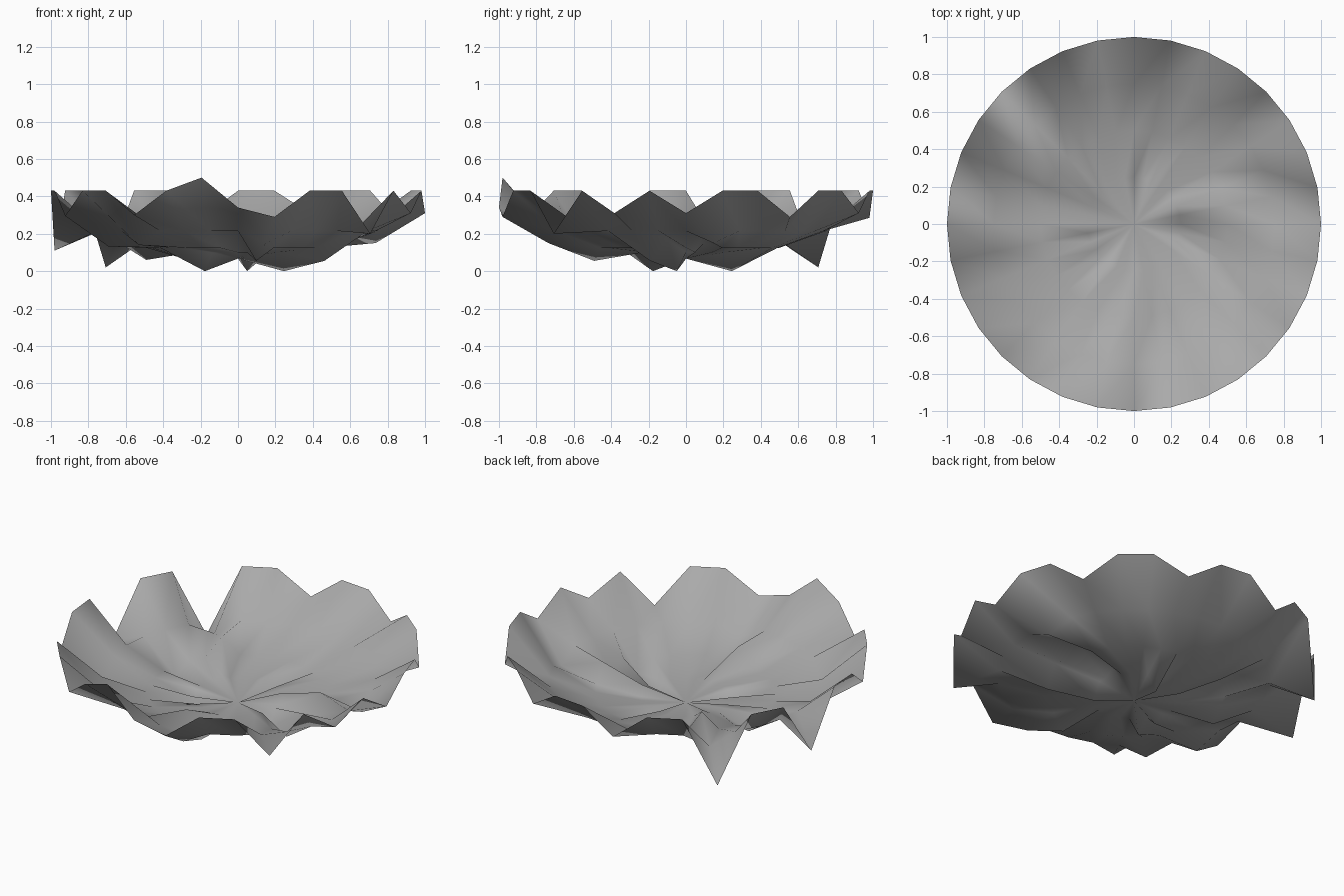
import bpy
import bmesh
from math import cos, sin, tau

cube = bpy.data.objects.get("Cube")
if cube:
    bpy.data.objects.remove(cube)

SECTORS = 32
CENTRE_HEIGHT = 0.067

# Resting height of each ring, from the middle out to the rim
ring_heights = {0.25: 0.1, 0.5: 0.125, 0.75: 0.215, 1.0: 0.43}

# Crumpled spots: ring radius -> {sector: height}
crumples = {
    0.25: {2: 0.15, 7: 0.0, 8: 0.11, 13: 0.13, 18: 0.05, 20: 0.0, 31: 0.0},
    0.5: {1: 0.22, 12: 0.24, 15: 0.06, 24: 0.215, 25: 0.055, 30: 0.055, 31: 0.17},
    0.75: {1: 0.15, 12: 0.143, 18: 0.132, 20: 0.14, 25: 0.15},
    1.0: {0: 0.31, 3: 0.29, 6: 0.31, 9: 0.285, 12: 0.02, 15: 0.11, 18: 0.295,
          21: 0.3, 23: 0.5, 24: 0.34, 25: 0.29, 28: 0.2, 30: 0.31},
}

# Crumpled sheet bowl
bm = bmesh.new()
centre = bm.verts.new((0, 0, CENTRE_HEIGHT))
rings = []
for radius, height in ring_heights.items():
    ring = []
    for k in range(SECTORS):
        a = tau * k / SECTORS
        z = crumples[radius].get(k, height)
        ring.append(bm.verts.new((radius * cos(a), radius * sin(a), z)))
    rings.append(ring)

for k in range(SECTORS):
    n = (k + 1) % SECTORS
    bm.faces.new((centre, rings[0][k], rings[0][n]))
    for inner, outer in zip(rings, rings[1:]):
        bm.faces.new((inner[k], outer[k], inner[n]))
        bm.faces.new((outer[k], outer[n], inner[n]))
for face in bm.faces:
    face.smooth = True

mesh = bpy.data.meshes.new("crumpled_bowl")
bm.to_mesh(mesh)
bm.free()
bowl = bpy.data.objects.new("crumpled_bowl", mesh)
bpy.context.collection.objects.link(bowl)

# Plain grey material
grey = bpy.data.materials.new("plain_grey")
grey.use_nodes = True
colour = (0.4, 0.4, 0.4, 1)
grey.diffuse_color = colour
grey.node_tree.nodes["Principled BSDF"].inputs["Base Color"].default_value = colour
mesh.materials.append(grey)
